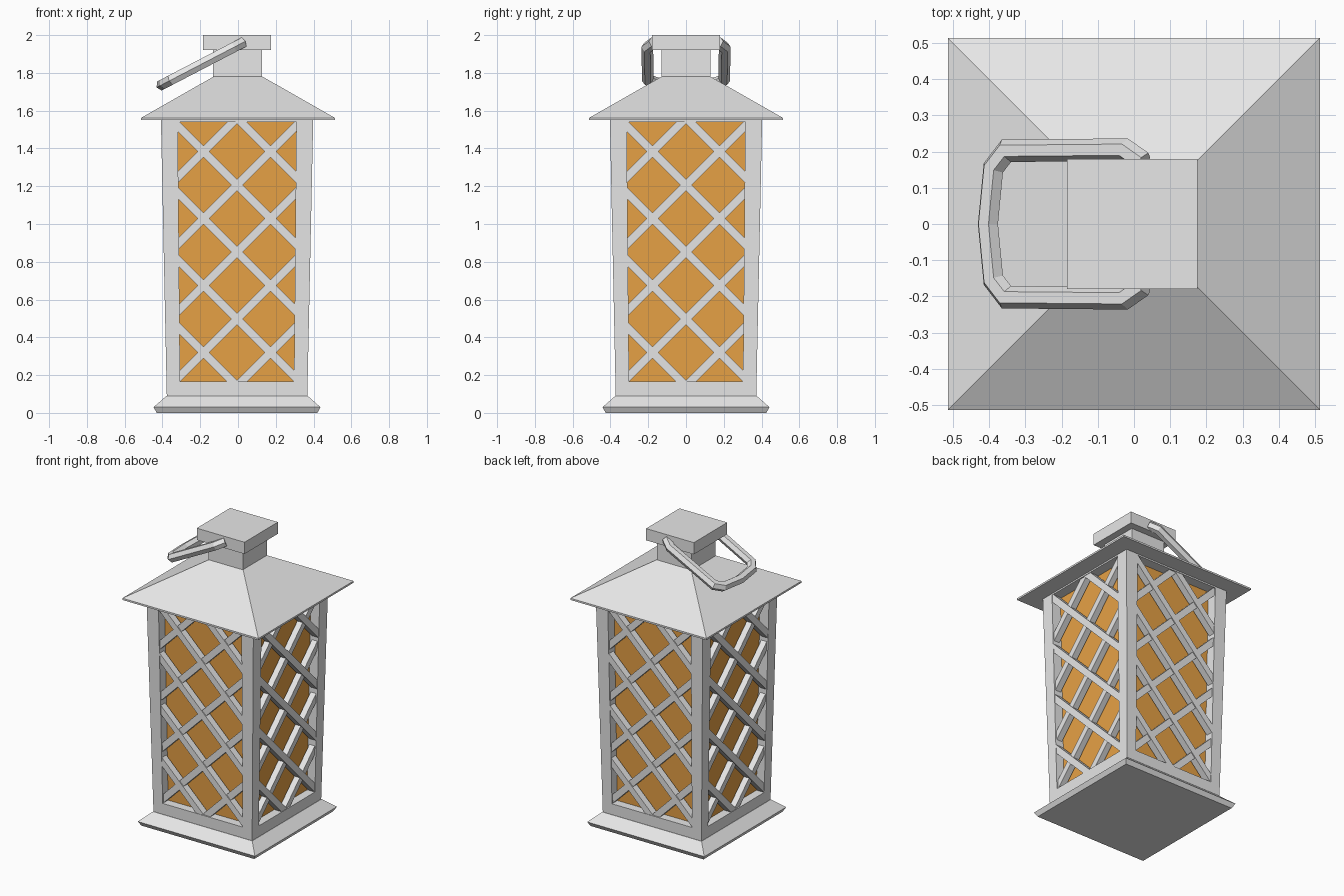
import bpy, bmesh, math
from mathutils import Vector, Matrix

if "Cube" in bpy.data.objects:
    bpy.data.objects.remove(bpy.data.objects["Cube"], do_unlink=True)


def material(name, rgb):
    m = bpy.data.materials.new(name)
    m.use_nodes = True
    col = (*rgb, 1)
    m.diffuse_color = col
    m.node_tree.nodes["Principled BSDF"].inputs["Base Color"].default_value = col
    return m


METAL = material("light grey metal", (0.8, 0.8, 0.8))
GLASS = material("amber glass", (0.8, 0.36, 0.06))
SHIFT = -0.005          # body sits slightly left of the roof centre
LOW, HIGH = 0.09, 1.55  # height range of the tapered body


def finish(bm, name, mat):
    bmesh.ops.recalc_face_normals(bm, faces=bm.faces)
    mesh = bpy.data.meshes.new(name)
    bm.to_mesh(mesh)
    bm.free()
    mesh.materials.append(mat)
    ob = bpy.data.objects.new(name, mesh)
    bpy.context.collection.objects.link(ob)
    return ob


def skin(bm, rings):
    """Join closed rings of points with quads and cap both ends."""
    vs = [[bm.verts.new(p) for p in ring] for ring in rings]
    n = len(vs[0])
    for a, b in zip(vs, vs[1:]):
        for i in range(n):
            j = (i + 1) % n
            bm.faces.new((a[i], a[j], b[j], b[i]))
    bm.faces.new(vs[0])
    bm.faces.new(vs[-1])


def square(x0, x1, y0, y1, z):
    return [(x0, y0, z), (x1, y0, z), (x1, y1, z), (x0, y1, z)]


def stack(name, levels, mat=METAL, dx=SHIFT):
    """Square solid from (half width, height) levels."""
    bm = bmesh.new()
    skin(bm, [square(dx - h, dx + h, -h, h, z) for h, z in levels])
    return finish(bm, name, mat)


def half_width(z):
    return 0.372 + (0.403 - 0.372) * (z - LOW) / (HIGH - LOW)


# Stepped base, sill, glass, head rail, roof, neck and cap
stack("base", [(0.425, 0), (0.442, 0.03), (0.374, LOW)])
stack("bottom_rail", [(half_width(LOW), LOW), (half_width(0.165), 0.165)])
stack("glass_box", [(0.315, 0.16), (0.335, 1.545)], GLASS)
stack("top_rail", [(half_width(1.54), 1.54), (half_width(HIGH), HIGH)])
stack("roof", [(0.513, HIGH), (0.513, 1.562), (0.13, 1.78)], dx=0)
stack("neck", [(0.13, 1.77), (0.13, 1.925)], dx=-0.003)
stack("cap", [(0.18, 1.92), (0.18, 2.0)])

# Four tapered corner posts
bm = bmesh.new()
for sx in (-1, 1):
    for sy in (-1, 1):
        rings = []
        for z, inner in ((LOW, 0.301), (HIGH, 0.314)):
            o = half_width(z)
            rings.append(square(SHIFT + sx * inner, SHIFT + sx * o,
                                sy * inner, sy * o, z))
        skin(bm, rings)
finish(bm, "corner_posts", METAL)


def clipped_bar(bm, centre_z, slope, depth):
    """Diagonal lattice bar trimmed to the window opening on the front."""
    bar = bmesh.new()
    bmesh.ops.create_cube(bar, size=1, matrix=Matrix.Translation((0, 0, centre_z))
                          @ Matrix.Rotation(slope * math.pi / 4, 4, "Y")
                          @ Matrix.Diagonal((2, 1, 0.043, 1)))
    for co, no in (((0.32, 0, 0), (1, 0, 0)), ((-0.32, 0, 0), (-1, 0, 0)),
                   ((0, 0, 0.155), (0, 0, -1)), ((0, 0, 1.545), (0, 0, 1))):
        bmesh.ops.bisect_plane(bar, geom=bar.verts[:] + bar.edges[:] + bar.faces[:],
                               plane_co=co, plane_no=no, clear_outer=True)
        edges = [e for e in bar.edges if e.is_boundary]
        if edges:
            bmesh.ops.holes_fill(bar, edges=edges)
    # Lean the bar with the tapered wall
    for v in bar.verts:
        d = depth if v.co.y < 0 else 0.05
        v.co.y = d - half_width(v.co.z)
    tmp = bpy.data.meshes.new("bar")
    bar.to_mesh(tmp)
    bar.free()
    bm.from_mesh(tmp)
    bpy.data.meshes.remove(tmp)


# Lattice on each side
for k, side in enumerate(("front", "right", "back", "left")):
    bm = bmesh.new()
    for i in range(5):
        z = 0.143 + 0.3545 * i
        clipped_bar(bm, z, 1, 0.003)
        clipped_bar(bm, z, -1, 0.009)
    turn = Matrix.Translation((SHIFT, 0, 0)) @ Matrix.Rotation(-k * math.pi / 2, 4, "Z")
    bmesh.ops.transform(bm, matrix=turn, verts=bm.verts)
    finish(bm, side + "_lattice", METAL)

# Tilted carrying handle: hexagonal bar swept along a mirrored path
half = [(0.025, 0.17), (-0.025, 0.205), (-0.352, 0.202), (-0.388, 0.155)]
flat = half + [(-0.403, 0)] + [(x, -y) for x, y in reversed(half)]
path = [Vector((x, y, 1.947 + 0.52 * x)) for x, y in flat]
normal = Vector((-0.52, 0, 1)).normalized()
rings = []
for i, p in enumerate(path):
    a = (p - path[i - 1]).normalized() if i else None
    b = (path[i + 1] - p).normalized() if i + 1 < len(path) else None
    a, b = a or b, b or a
    t = (a + b).normalized()
    out = normal.cross(t) / max(t.dot(a), 0.5)
    rings.append([p + 0.031 * (math.cos(q) * out + math.sin(q) * normal)
                  for q in (math.radians(60 * s) for s in range(6))])
bm = bmesh.new()
skin(bm, rings)
finish(bm, "handle", METAL)
